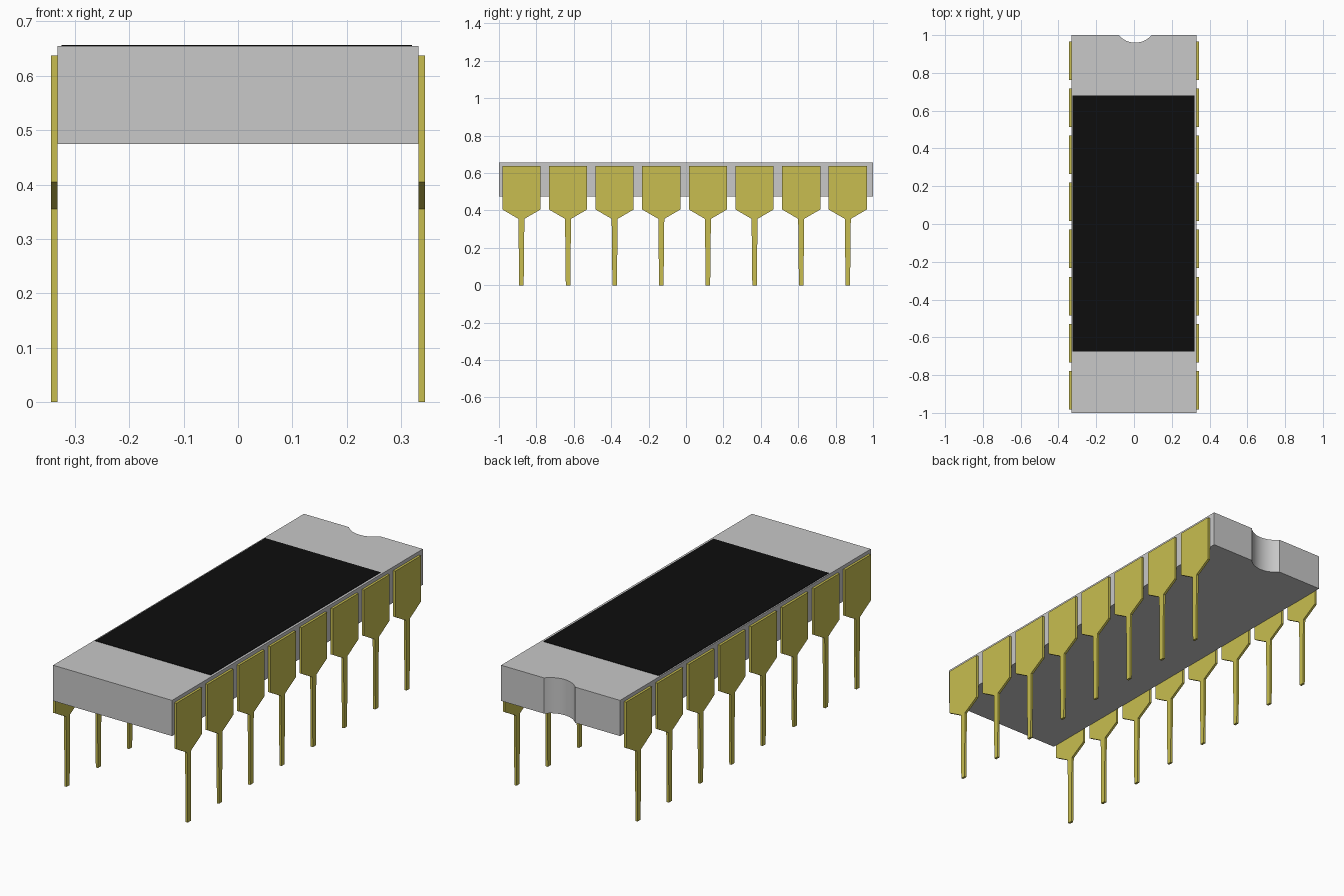
import bpy, bmesh, math

if "Cube" in bpy.data.objects:
    bpy.data.objects.remove(bpy.data.objects["Cube"])


def material(name, rgb):
    m = bpy.data.materials.new(name)
    m.diffuse_color = (*rgb, 1)
    m.use_nodes = True
    m.node_tree.nodes["Principled BSDF"].inputs["Base Color"].default_value = m.diffuse_color
    return m


grey = material("light grey", (0.578, 0.578, 0.578))
black = material("black", (0.004, 0.004, 0.004))
gold = material("dull gold", (0.578, 0.515, 0.08))


def extrude(name, points, offset, mat):
    """Solid made by extruding a closed outline along an offset vector."""
    bm = bmesh.new()
    face = bm.faces.new([bm.verts.new(p) for p in points])
    res = bmesh.ops.extrude_face_region(bm, geom=[face])
    verts = [g for g in res["geom"] if isinstance(g, bmesh.types.BMVert)]
    bmesh.ops.translate(bm, verts=verts, vec=offset)
    bmesh.ops.recalc_face_normals(bm, faces=bm.faces)
    mesh = bpy.data.meshes.new(name)
    bm.to_mesh(mesh)
    bm.free()
    mesh.materials.append(mat)
    ob = bpy.data.objects.new(name, mesh)
    bpy.context.collection.objects.link(ob)
    return ob


# Package body with a rounded notch in the back edge
W, Z0, Z1 = 0.332, 0.475, 0.655
half, depth, cx = 0.087, 0.04, 0.006
r = (half ** 2 + depth ** 2) / (2 * depth)
a = math.asin(half / r)
N = 16
arc = []
for i in range(N + 1):
    t = a - 2 * a * i / N
    arc.append((cx + r * math.sin(t), 1 - depth + r - r * math.cos(t), Z0))
outline = [(-W, -1, Z0), (W, -1, Z0), (W, 1, Z0)] + arc + [(-W, 1, Z0)]
body = extrude("package_body", outline, (0, 0, Z1 - Z0), grey)
bpy.context.view_layer.objects.active = body
body.select_set(True)
bpy.ops.object.shade_smooth_by_angle(angle=math.radians(30))

# Thin printed label on top
extrude("top_label", [(-0.325, -0.675, Z1), (0.32, -0.675, Z1),
                      (0.32, 0.68, Z1), (-0.325, 0.68, Z1)], (0, 0, 0.002), black)

# Two rows of eight pins: wide pad, sloped shoulders, narrow tapered leg
profile = [(0.012, 0), (0.016, 0.355), (0.102, 0.405), (0.102, 0.637)]
for side, row in ((-1, "left"), (1, "right")):
    for i in range(8):
        y = -0.88 + i * 0.2493
        pts = [(side * W, y + w, z) for w, z in profile]
        pts += [(side * W, y - w, z) for w, z in reversed(profile)]
        extrude(f"{row}_pin_{i + 1}", pts, (side * 0.012, 0, 0), gold)
